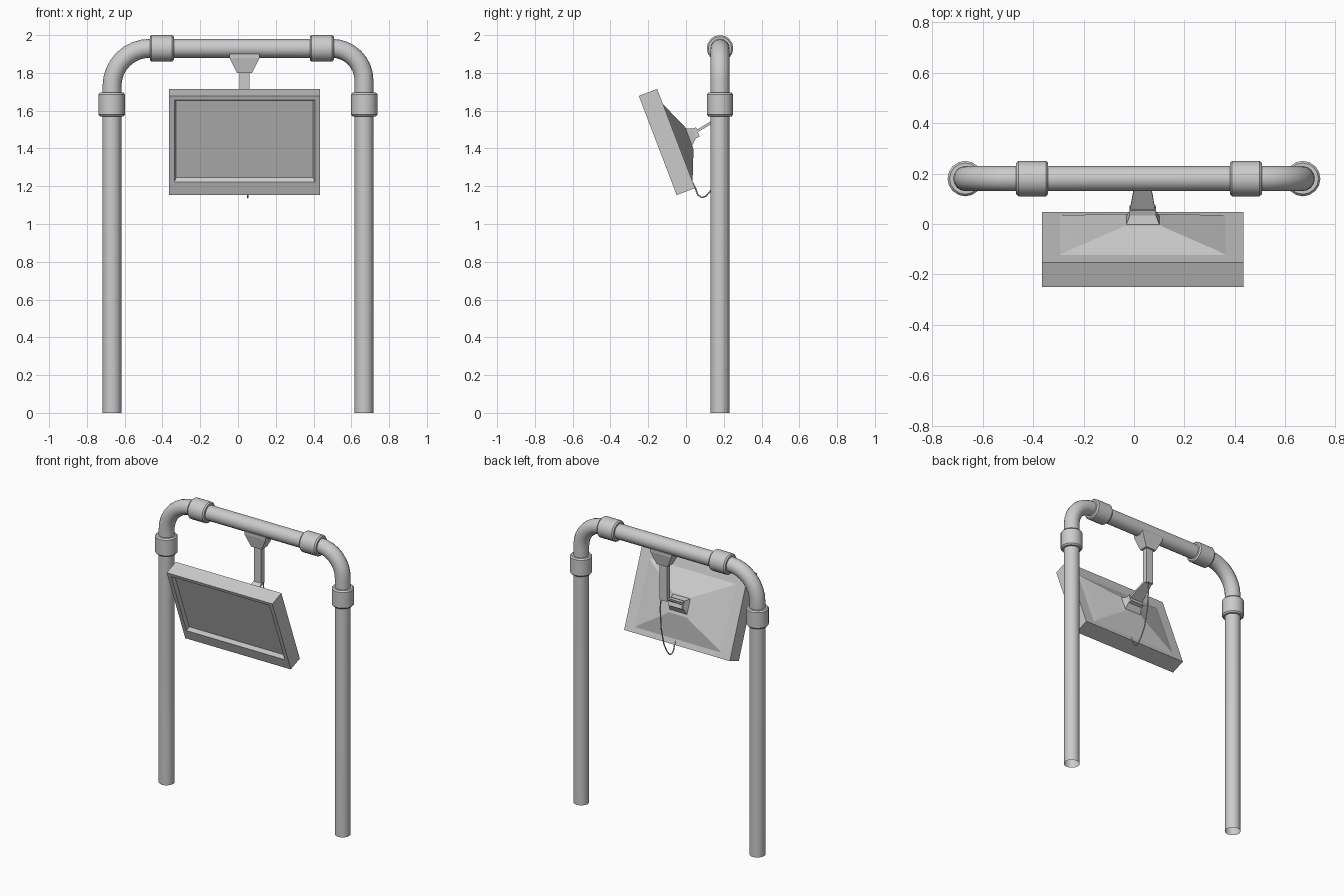
import bpy, bmesh
from math import sin, cos, pi, radians
from mathutils import Vector, Matrix

if "Cube" in bpy.data.objects:
    bpy.data.objects.remove(bpy.data.objects["Cube"])


def finish(name, bm, smooth=False, closed=True):
    if closed:
        bmesh.ops.recalc_face_normals(bm, faces=bm.faces)
    me = bpy.data.meshes.new(name)
    bm.to_mesh(me)
    bm.free()
    ob = bpy.data.objects.new(name, me)
    bpy.context.collection.objects.link(ob)
    if smooth:
        bpy.ops.object.select_all(action='DESELECT')
        ob.select_set(True)
        bpy.context.view_layer.objects.active = ob
        bpy.ops.object.shade_smooth_by_angle(angle=radians(35))
    return ob


def bridge(bm, rings):
    for a, b in zip(rings, rings[1:]):
        n = len(a)
        for i in range(n):
            j = (i + 1) % n
            bm.faces.new((a[i], a[j], b[j], b[i]))


def sweep(name, pts, radii, sides, binormal):
    """Tube along a planar path; radii is one number or one per point."""
    pts = [Vector(p) for p in pts]
    bn = Vector(binormal)
    if not isinstance(radii, (list, tuple)):
        radii = [radii] * len(pts)
    bm = bmesh.new()
    rings = []
    for k, p in enumerate(pts):
        t = (pts[min(k + 1, len(pts) - 1)] - pts[max(k - 1, 0)]).normalized()
        nrm = bn.cross(t)
        rings.append([bm.verts.new(p + radii[k] * (cos(a) * nrm + sin(a) * bn))
                      for a in (2 * pi * i / sides for i in range(sides))])
    bridge(bm, rings)
    return finish(name, bm, True)


def loft(name, rings, loc, angle):
    """Rectangles (x0, x1, u0, u1, n) stacked along local y, tilted about x."""
    mat = Matrix.Translation(loc) @ Matrix.Rotation(radians(angle), 4, 'X')
    bm = bmesh.new()
    vs = [[bm.verts.new(mat @ Vector((x, n, u)))
           for x, u in ((x0, u0), (x1, u0), (x1, u1), (x0, u1))]
          for x0, x1, u0, u1, n in rings]
    bridge(bm, vs)
    bm.faces.new(vs[0])
    bm.faces.new(vs[-1])
    return finish(name, bm)


# pipe frame: two posts, two elbows and the crossbar
Y, TOP, PX = 0.18, 1.93, 0.667
path = [(-PX, Y, 0)]
for s, r in ((-1, 0.2), (1, 0.17)):
    arc = [(s * (PX - r + r * cos(a)), Y, TOP - r + r * sin(a))
           for a in (pi / 2 * i / 8 for i in range(9))]
    path += arc if s < 0 else arc[::-1]
path.append((PX, Y, 0))
sweep("pipe_frame", path, 0.05, 16, (0, 1, 0))


# collars over the pipe joints
def collar(name, start, axis, length):
    prof = [(0, 0.048), (0, 0.062), (0.009, 0.07),
            (length - 0.009, 0.07), (length, 0.062), (length, 0.048)]
    bm = bmesh.new()
    ax, bn = Vector(axis), Vector((0, 1, 0))
    nrm = bn.cross(ax)
    rings = [[bm.verts.new(Vector(start) + d * ax + r * (cos(a) * nrm + sin(a) * bn))
              for a in (2 * pi * i / 16 for i in range(16))] for d, r in prof]
    bridge(bm, rings)
    finish(name, bm, True)


for side, x in (("left", -PX - 0.002), ("right", PX + 0.002)):
    collar("post_collar_" + side, (x, Y, 1.57), (0, 0, 1), 0.125)
for side, x in (("left", -0.467), ("right", 0.38)):
    collar("bar_collar_" + side, (x, Y, TOP), (1, 0, 0), 0.127)

# monitor casing with a bevelled, recessed screen
MON, TILT = (0.035, -0.101, 1.434), 20.9
loft("monitor_casing", [
    (-0.40, 0.40, -0.281, 0.281, 0.052),
    (-0.40, 0.40, -0.281, 0.281, -0.052),
    (-0.372, 0.372, -0.207, 0.257, -0.052),
    (-0.362, 0.362, -0.19, 0.247, -0.03)], MON, TILT)

# tapered back shell
loft("monitor_back", [
    (-0.335, 0.335, -0.25, 0.20, 0.050),
    (-0.30, 0.30, -0.225, 0.175, 0.060),
    (-0.09, 0.09, -0.10, 0.055, 0.112),
    (-0.07, 0.07, -0.085, 0.04, 0.118)], MON, TILT)

# hinge block on the back shell
loft("hinge_block", [
    (-0.07, 0.07, -0.075, 0.038, 0.108),
    (-0.052, 0.052, -0.036, 0.018, 0.150),
    (-0.052, 0.052, -0.036, 0.018, 0.172)], MON, TILT)

# hanger under the crossbar: flange, arm and angled link
HANG = (0.034, Y, 1.90)
loft("hanger_flange", [
    (-0.08, 0.08, -0.045, 0.045, 0.0),
    (-0.08, 0.08, -0.045, 0.045, 0.02),
    (-0.04, 0.04, -0.03, 0.03, 0.10)], HANG, -90)
loft("hanger_arm", [
    (-0.027, 0.027, -0.018, 0.018, 0.09),
    (-0.027, 0.027, -0.018, 0.018, 0.345)], HANG, -90)
loft("hanger_link", [
    (-0.027, 0.027, -0.007, 0.007, 0.0),
    (-0.05, 0.05, -0.007, 0.007, 0.15)], (0.034, 0.185, 1.568), 211)

# hanging cable from the arm to the monitor
ctrl = [(0.19, 1.60), (0.205, 1.50), (0.195, 1.36), (0.165, 1.24), (0.13, 1.175),
        (0.105, 1.147), (0.083, 1.14), (0.062, 1.155), (0.05, 1.19), (0.03, 1.225)]
sweep("cable", [(0.052, y, z) for y, z in ctrl], 0.004, 6, (1, 0, 0))
